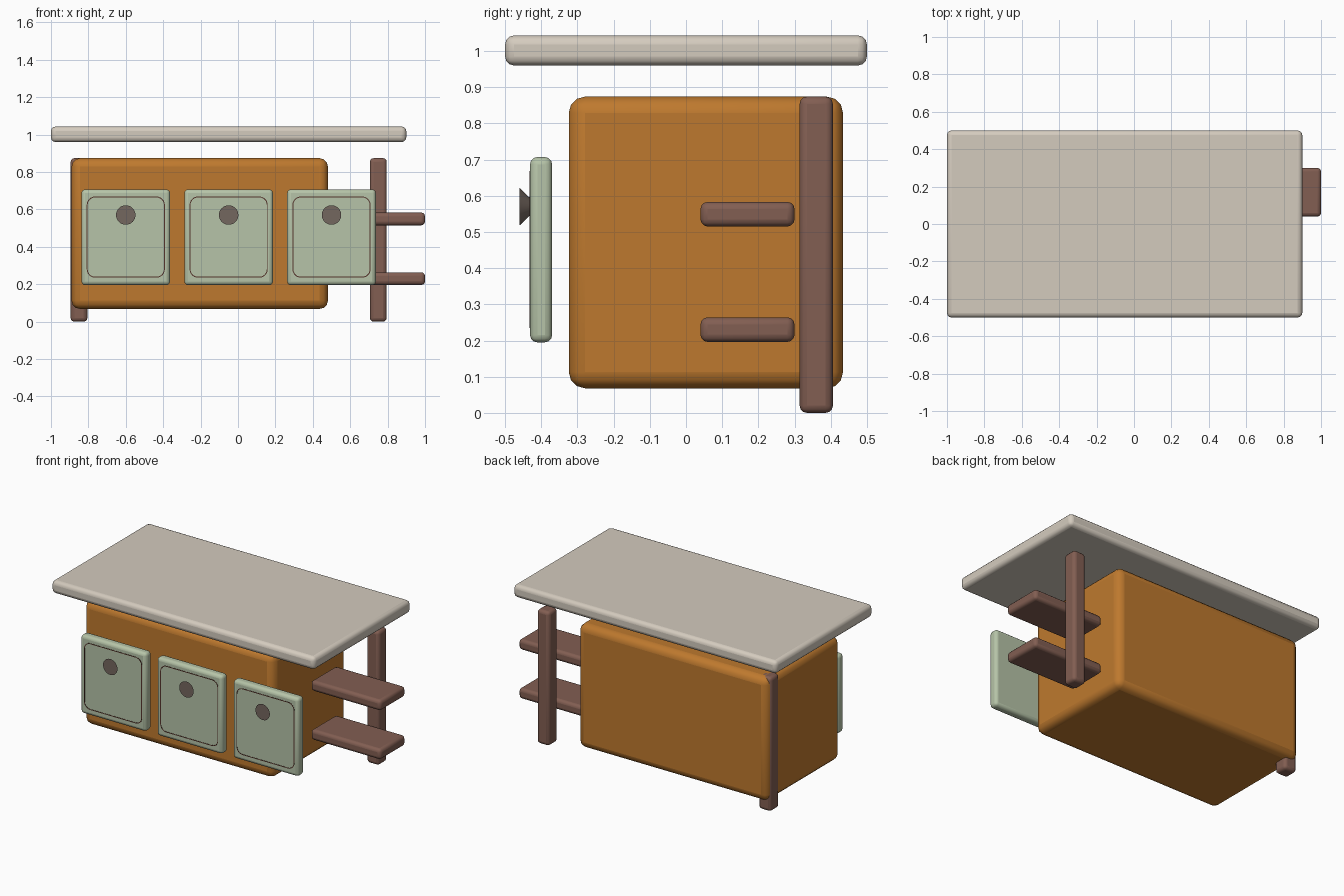
import bpy, bmesh, math

if "Cube" in bpy.data.objects:
    bpy.data.objects.remove(bpy.data.objects["Cube"])


def material(name, rgb):
    # sRGB 0-255 to linear
    lin = [((c / 255 + 0.055) / 1.055) ** 2.4 for c in rgb]
    m = bpy.data.materials.new(name)
    m.diffuse_color = (*lin, 1)
    m.use_nodes = True
    m.node_tree.nodes["Principled BSDF"].inputs["Base Color"].default_value = m.diffuse_color
    return m


STONE = material("pale stone", (212, 203, 190))
WOOD = material("orange wood", (190, 121, 46))
BROWN = material("dark brown wood", (130, 94, 82))
GREEN = material("sage green", (182, 196, 168))
METAL = material("grey brown metal", (116, 103, 95))
GROOVE = material("groove brown", (84, 50, 42))


def finish(name, bm, mat, bevel=0, segments=3):
    bmesh.ops.recalc_face_normals(bm, faces=bm.faces)
    me = bpy.data.meshes.new(name)
    bm.to_mesh(me)
    bm.free()
    me.materials.append(mat)
    ob = bpy.data.objects.new(name, me)
    bpy.context.collection.objects.link(ob)
    if bevel:
        mod = ob.modifiers.new("rounded edges", "BEVEL")
        mod.width, mod.segments = bevel, segments
    bpy.ops.object.select_all(action="DESELECT")
    ob.select_set(True)
    bpy.context.view_layer.objects.active = ob
    bpy.ops.object.shade_smooth_by_angle(angle=math.radians(40))
    return ob


def box(name, x, y, z, mat, bevel):
    bm = bmesh.new()
    bmesh.ops.create_cube(bm, size=1)
    for v in bm.verts:
        for i, (a, b) in enumerate((x, y, z)):
            v.co[i] = (a + b) / 2 + v.co[i] * (b - a)
    return finish(name, bm, mat, bevel)


def rounded_loop(hw, hh, r, steps=6):
    pts = []
    for q, (sx, sz) in enumerate(((1, 1), (-1, 1), (-1, -1), (1, -1))):
        for k in range(steps + 1):
            a = math.pi / 2 * (q + k / steps)
            pts.append((sx * (hw - r) + r * math.cos(a),
                        sz * (hh - r) + r * math.sin(a)))
    return pts


def outline(name, cx, cz, hw, hh, r, width, y0, y1):
    # thin closed strip following a rounded rectangle
    bm = bmesh.new()
    outer, inner = rounded_loop(hw, hh, r), rounded_loop(hw - width, hh - width, r - width)
    rings = [[bm.verts.new((cx + px, y, cz + pz)) for px, pz in pts]
             for pts, y in ((outer, y1), (outer, y0), (inner, y0), (inner, y1))]
    n = len(outer)
    for a in range(4):
        p, q = rings[a], rings[(a + 1) % 4]
        for i in range(n):
            j = (i + 1) % n
            bm.faces.new((p[i], p[j], q[j], q[i]))
    return finish(name, bm, GROOVE)


def knob(name, cx, cz):
    # flared knob, wide end to the front
    bm = bmesh.new()
    rings = [[bm.verts.new((cx + r * math.cos(math.tau * i / 32), y,
                            cz + r * math.sin(math.tau * i / 32))) for i in range(32)]
             for r, y in ((0.052, -0.46), (0.018, -0.425))]
    for i in range(32):
        j = (i + 1) % 32
        bm.faces.new((rings[0][i], rings[0][j], rings[1][j], rings[1][i]))
    for ring in rings:
        bm.faces.new(ring)
    return finish(name, bm, METAL)


# worktop and cabinet body
box("countertop", (-1, 0.9), (-0.5, 0.5), (0.96, 1.043), STONE, 0.025)
box("cabinet_body", (-0.89, 0.481), (-0.324, 0.434), (0.068, 0.874), WOOD, 0.045)

# two rear posts
for side, x in (("left", -0.85), ("right", 0.75)):
    box(side + "_post", (x - 0.045, x + 0.045), (0.314, 0.406), (0, 0.874), BROWN, 0.02)

# open side shelves
for label, z in (("lower", 0.23), ("upper", 0.549)):
    box(label + "_shelf", (0.495, 1), (0.04, 0.3), (z - 0.034, z + 0.034), BROWN, 0.02)

# three doors with outline and knob
for i in range(3):
    x = -0.6 + 0.55 * i
    box(f"door_{i + 1}", (x - 0.237, x + 0.237), (-0.431, -0.37), (0.195, 0.707), GREEN, 0.02)
    outline(f"door_outline_{i + 1}", x, 0.452, 0.209, 0.217, 0.045, 0.005, -0.4325, -0.428)
    knob(f"door_knob_{i + 1}", x, 0.57)
